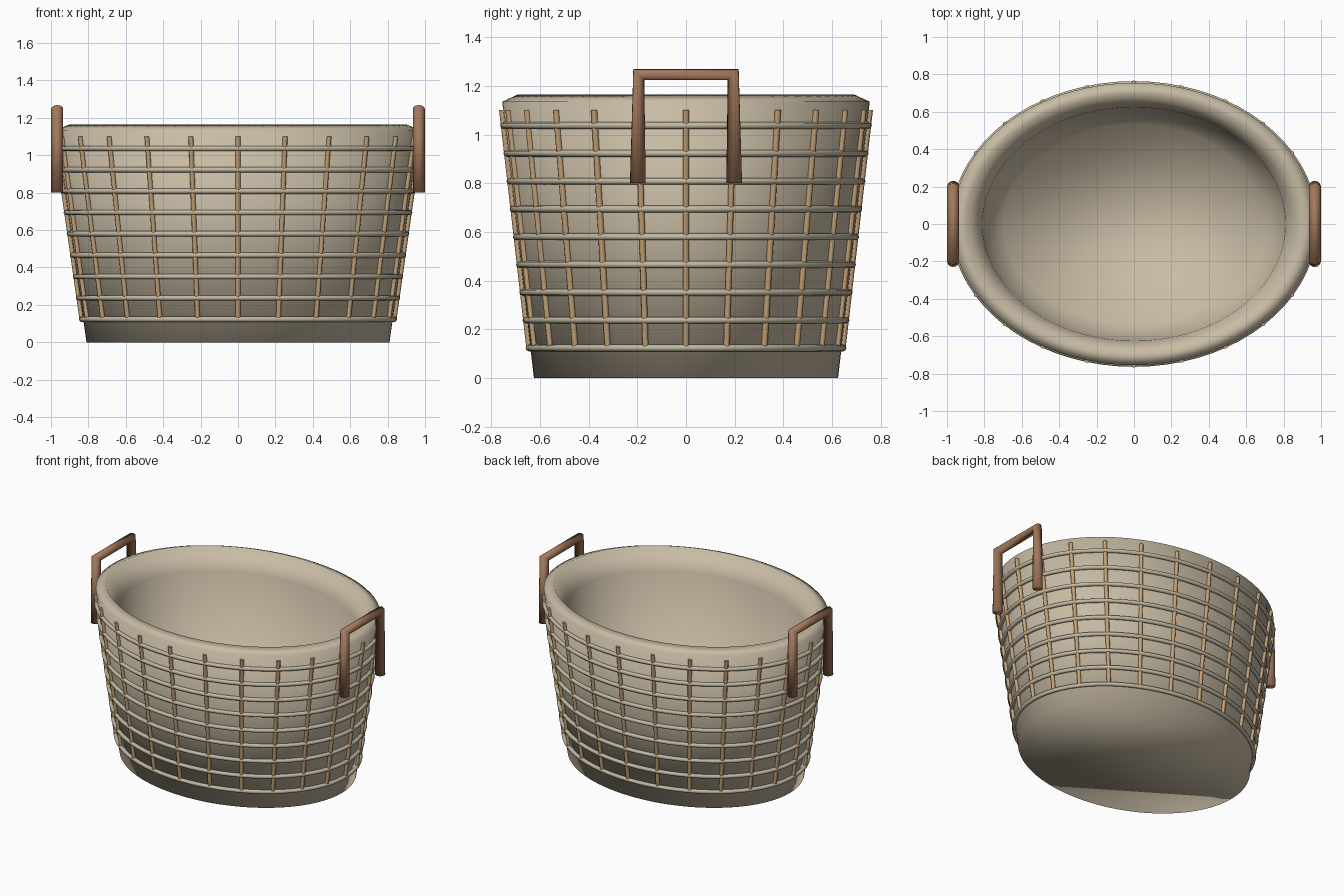
import bpy, bmesh, math
from mathutils import Vector

if "Cube" in bpy.data.objects:
    bpy.data.objects.remove(bpy.data.objects["Cube"])


def material(name, rgb):
    m = bpy.data.materials.new(name)
    m.diffuse_color = (*rgb, 1)
    m.use_nodes = True
    m.node_tree.nodes["Principled BSDF"].inputs["Base Color"].default_value = m.diffuse_color
    return m


BEIGE = material("beige", (0.58, 0.50, 0.375))
REED = material("pale reed", (0.53, 0.48, 0.36))
TAN = material("tan wood", (0.56, 0.36, 0.18))
BROWN = material("brown wood", (0.36, 0.185, 0.105))


def finish(name, bm, mat, angle=None):
    bmesh.ops.recalc_face_normals(bm, faces=bm.faces)
    for f in bm.faces:
        f.smooth = True
    me = bpy.data.meshes.new(name)
    bm.to_mesh(me)
    bm.free()
    me.materials.append(mat)
    ob = bpy.data.objects.new(name, me)
    bpy.context.collection.objects.link(ob)
    if angle:
        bpy.ops.object.select_all(action='DESELECT')
        ob.select_set(True)
        bpy.context.view_layer.objects.active = ob
        bpy.ops.object.shade_smooth_by_angle(angle=math.radians(angle))
    return ob


def skin(bm, loops, closed=False, caps=True):
    """Bridge consecutive vertex loops with quads."""
    vs = [[bm.verts.new(p) for p in lp] for lp in loops]
    n = len(vs[0])
    pairs = list(zip(vs, vs[1:]))
    if closed:
        pairs.append((vs[-1], vs[0]))
    for a, b in pairs:
        for i in range(n):
            j = (i + 1) % n
            bm.faces.new((a[i], a[j], b[j], b[i]))
    if caps and not closed:
        bm.faces.new(vs[0][::-1])
        bm.faces.new(vs[-1])


def ellipse(rx, ry, z, n=72):
    return [(rx * math.cos(2 * math.pi * i / n), ry * math.sin(2 * math.pi * i / n), z)
            for i in range(n)]


def wall(z):
    """Outer wall radii at a height."""
    return 0.81 + 0.143 * z, 0.625 + 0.1145 * z


# basket shell: outer wall, rounded rim, inner wall and floor
bm = bmesh.new()
profile = [(0.81, 0.625, 0), (0.972, 0.755, 1.135), (0.90, 0.69, 1.165),
           (0.81, 0.625, 1.02), (0.70, 0.53, 0.06)]
skin(bm, [ellipse(*p) for p in profile])
finish("basket_shell", bm, BEIGE)

# horizontal woven hoops
for k in range(9):
    z = 0.123 + k * 0.1142
    rx, ry = wall(z)
    bm = bmesh.new()
    r = 0.014
    loops = []
    for s in range(8):
        a = 2 * math.pi * s / 8
        d = 0.006 + r * math.cos(a)
        loops.append(ellipse(rx + d + 0.003, ry + d, z + r * math.sin(a)))
    skin(bm, loops, closed=True)
    finish(f"hoop_{k + 1}", bm, REED)

# upright stakes
bm = bmesh.new()
for k in range(24):
    a = 2 * math.pi * k / 24
    ends = []
    for z in (0.13, 1.1):
        rx, ry = wall(z)
        ends.append(Vector(((rx + 0.007) * math.cos(a), (ry + 0.004) * math.sin(a), z)))
    out = Vector((math.cos(a) / 0.9, math.sin(a) / 0.7, 0)).normalized()
    side = Vector((-out.y, out.x, 0))
    skin(bm, [[p + 0.013 * (out * math.cos(t) + side * math.sin(t))
               for t in (2 * math.pi * i / 8 for i in range(8))] for p in ends])
finish("upright_stakes", bm, TAN, 50)

# handles: mitred hoop with legs that thicken downwards
path = [(-0.198, 0.80, (1, 0), 0.0325), (-0.194, 1.246, (1, -1), 0.0225),
        (0.194, 1.246, (-1, -1), 0.0225), (0.198, 0.80, (-1, 0), 0.0325)]
for name, sx in (("left_handle", -1), ("right_handle", 1)):
    bm = bmesh.new()
    loops = []
    for y, z, (dy, dz), h in path:
        lp = []
        for i in range(16):
            t = 2 * math.pi * i / 16
            c = h * math.cos(t)
            lp.append((sx * 0.967 + 0.0325 * math.sin(t), y + dy * c, z + dz * c))
        loops.append(lp)
    skin(bm, loops)
    finish(name, bm, BROWN)
